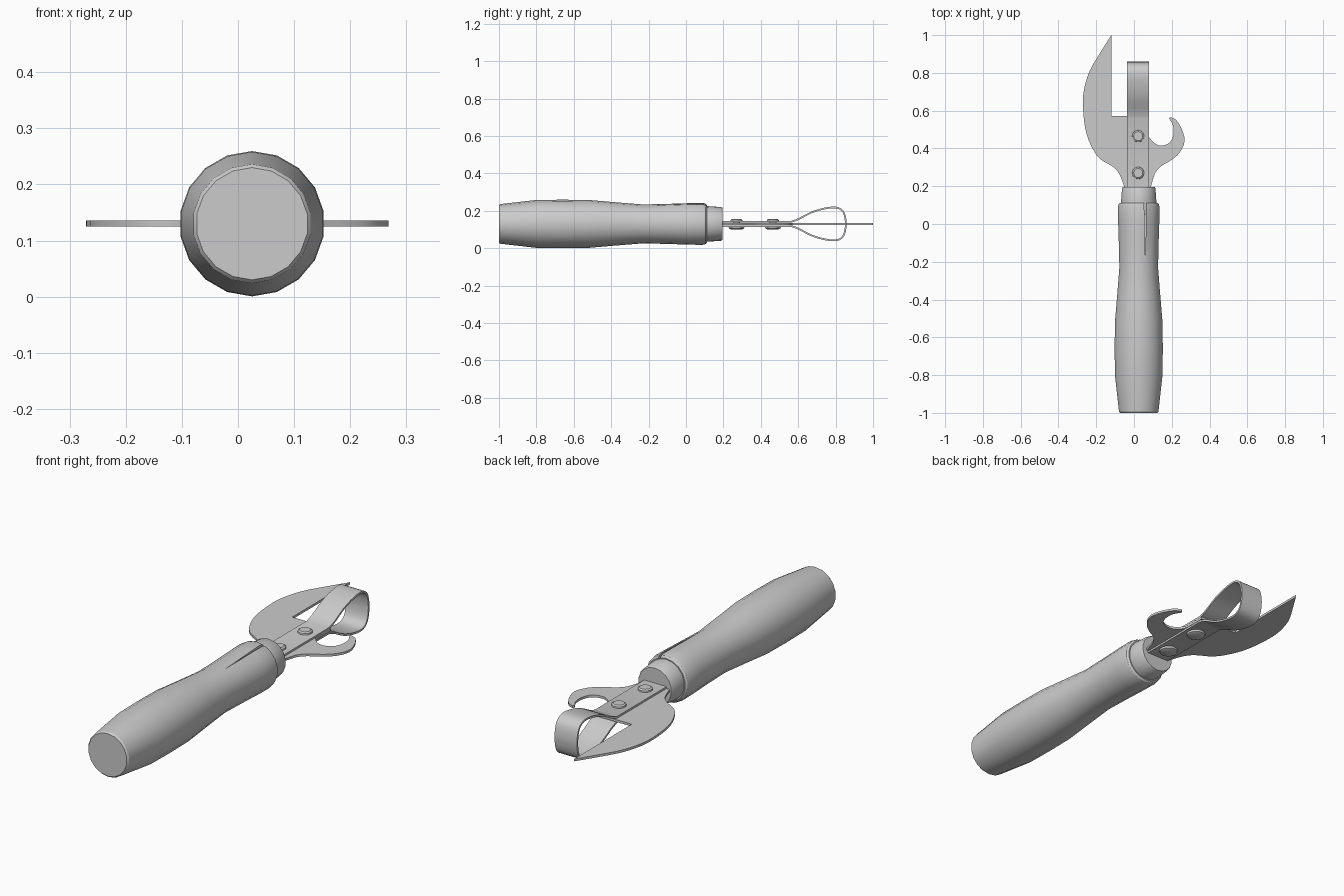
import bpy, bmesh, math
from mathutils import Vector

if "Cube" in bpy.data.objects:
    bpy.data.objects.remove(bpy.data.objects["Cube"])

CX, CZ = 0.025, 0.13   # handle axis


def finish(name, bm):
    bmesh.ops.recalc_face_normals(bm, faces=bm.faces[:])
    me = bpy.data.meshes.new(name)
    bm.to_mesh(me)
    bm.free()
    ob = bpy.data.objects.new(name, me)
    bpy.context.collection.objects.link(ob)
    return ob


def lathe(name, profile, sides, axis, centre):
    """Closed solid of rings (position, radius) along the y or z axis."""
    bm, rings = bmesh.new(), []
    for t, r in profile:
        ring = []
        for i in range(sides):
            a = 2 * math.pi * i / sides
            s, c = r * math.sin(a), r * math.cos(a)
            off = (s, t, c) if axis == 'y' else (s, c, t)
            ring.append(bm.verts.new(Vector(centre) + Vector(off)))
        rings.append(ring)
    for a, b in zip(rings, rings[1:]):
        for i in range(sides):
            j = (i + 1) % sides
            bm.faces.new((a[i], a[j], b[j], b[i]))
    bm.faces.new(rings[0])
    bm.faces.new(rings[-1])
    return finish(name, bm)


def plate(name, outline, z0, z1):
    bm = bmesh.new()
    face = bm.faces.new([bm.verts.new((x, y, z0)) for x, y in outline])
    ext = bmesh.ops.extrude_face_region(bm, geom=[face])['geom']
    top = [v for v in ext if isinstance(v, bmesh.types.BMVert)]
    bmesh.ops.translate(bm, verts=top, vec=(0, 0, z1 - z0))
    return finish(name, bm)


def smooth(pts, n=3):
    """Catmull-Rom curve through the points."""
    p = [Vector(q) for q in pts]
    p = [2 * p[0] - p[1]] + p + [2 * p[-1] - p[-2]]
    out = []
    for a, b, c, d in zip(p, p[1:], p[2:], p[3:]):
        for k in range(n):
            t = k / n
            out.append(0.5 * (2 * b + (c - a) * t + (2 * a - 5 * b + 4 * c - d) * t * t
                              + (3 * b - a - 3 * c + d) * t ** 3))
    return out + [p[-2]]


def apply_mod(ob, mod):
    bpy.context.view_layer.objects.active = ob
    bpy.ops.object.modifier_apply(modifier=mod.name)


# Handle with narrow tapering split on top
handle = lathe("handle", [(-1, 0.1), (-0.993, 0.106), (-0.8, 0.128), (-0.66, 0.1295),
                          (-0.52, 0.128), (-0.38, 0.116), (-0.23, 0.104), (-0.1, 0.107),
                          (0.02, 0.111), (0.09, 0.112), (0.105, 0.108), (0.112, 0.1)],
               18, 'y', (CX, 0, CZ))
cutter = plate("split_cutter", [(0.06, -0.185), (0.066, 0.13), (0.053, 0.13)], 0.2, 0.3)
cutter.hide_render = True
mod = handle.modifiers.new("split", 'BOOLEAN')
mod.operation, mod.object, mod.solver = 'DIFFERENCE', cutter, 'EXACT'
apply_mod(handle, mod)
bpy.data.objects.remove(cutter)

# Collar at the front of the handle
lathe("collar", [(0.05, 0.095), (0.118, 0.095), (0.188, 0.09), (0.195, 0.086)],
      18, 'y', (CX, 0, CZ))

# Flat blade: cutting point on the left, bottle hook on the right
left = smooth([(-0.05, 0.19), (-0.075, 0.26), (-0.11, 0.302), (-0.18, 0.345), (-0.225, 0.41),
               (-0.257, 0.5), (-0.27, 0.62), (-0.265, 0.71), (-0.235, 0.81), (-0.18, 0.905),
               (-0.12, 1.0)])
inner = smooth([(0.08, 0.46), (0.108, 0.428), (0.145, 0.415), (0.187, 0.43), (0.208, 0.47),
                (0.207, 0.52), (0.185, 0.56)])
outer = smooth([(0.192, 0.565), (0.222, 0.552), (0.252, 0.505), (0.268, 0.44), (0.243, 0.38),
                (0.2, 0.34), (0.145, 0.307), (0.115, 0.275), (0.1, 0.235), (0.088, 0.19)])
notch = [(-0.12, 0.573), (0.08, 0.573)]
plate("blade", left + notch + inner + outer, CZ - 0.005, CZ + 0.006)

# Spring strip folded round the blade into a teardrop loop
half = [(0.18, 0.011)] + [tuple(p) for p in smooth(
    [(0.56, 0.011), (0.6, 0.025), (0.67, 0.061), (0.74, 0.082), (0.80, 0.088), (0.835, 0.072),
     (0.85, 0.04), (0.855, 0.0)])]
path = half + [(y, -z) for y, z in reversed(half[:-1])]
bm = bmesh.new()
rows = [[bm.verts.new((x, y, CZ + z)) for x in (-0.036, 0.08)] for y, z in path]
for a, b in zip(rows, rows[1:]):
    bm.faces.new((a[0], a[1], b[1], b[0]))
strip = finish("loop_strip", bm)
mod = strip.modifiers.new("thickness", 'SOLIDIFY')
mod.thickness, mod.offset = 0.009, 0
apply_mod(strip, mod)

# Rivets: small head on top, wider head underneath
for n, y in enumerate((0.27, 0.465)):
    lathe(f"rivet_{n + 1}", [(-0.029, 0.03), (-0.024, 0.04), (-0.014, 0.043), (-0.013, 0.02),
                             (0.013, 0.02), (0.014, 0.032), (0.022, 0.031), (0.027, 0.024)],
          20, 'z', (0.022, y, CZ))

# Smooth shading with crisp edges
bpy.ops.object.select_all(action='SELECT')
bpy.ops.object.shade_smooth_by_angle(angle=math.radians(32))
